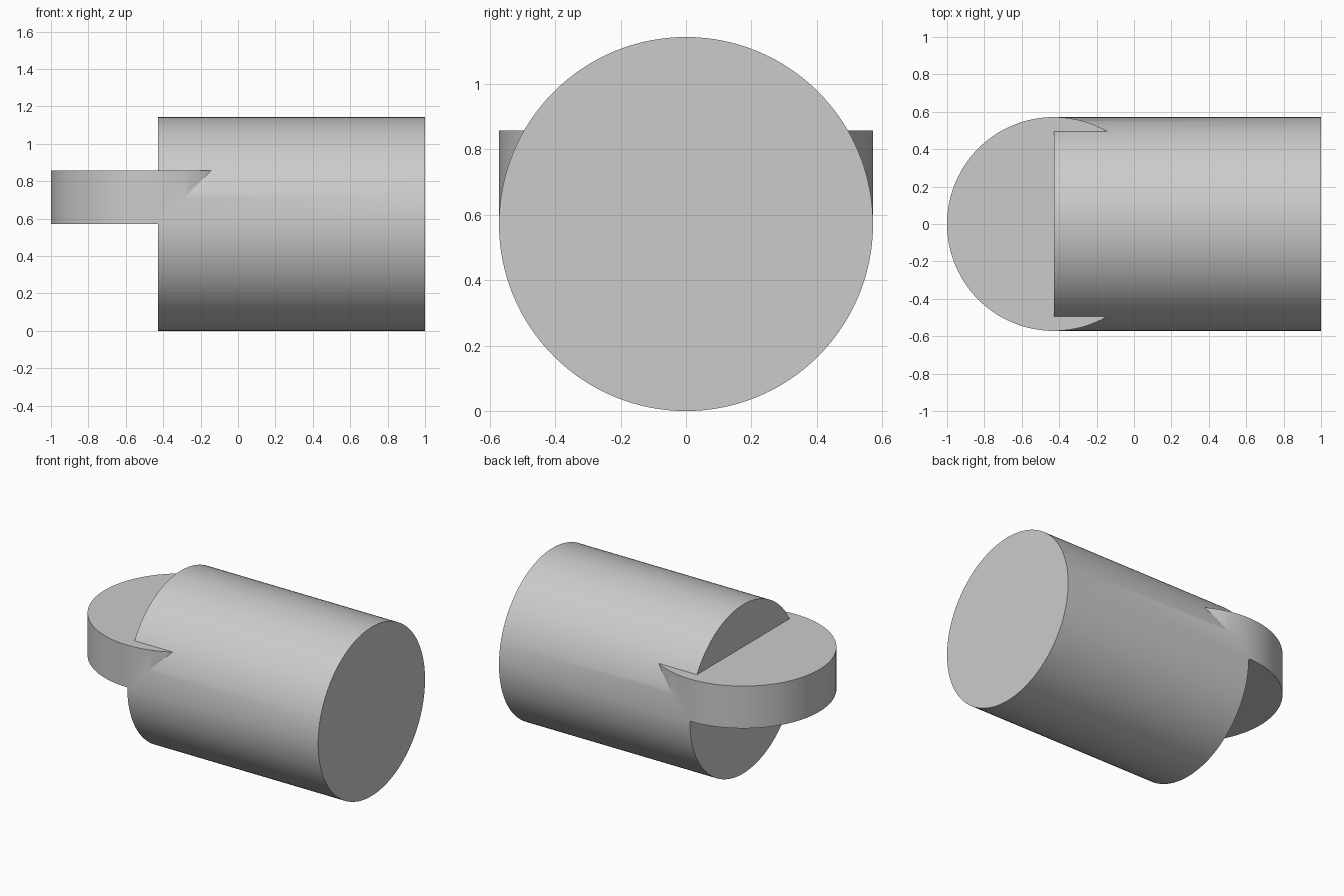
import bpy
import math

if "Cube" in bpy.data.objects:
    bpy.data.objects.remove(bpy.data.objects["Cube"], do_unlink=True)

RADIUS = 4 / 7          # shared by the barrel and the disc
LENGTH = 2 - RADIUS     # barrel length
THICKNESS = RADIUS / 2  # disc thickness

grey = bpy.data.materials.new("plain grey")
grey.use_nodes = True
colour = (0.6, 0.6, 0.6, 1)
grey.diffuse_color = colour
grey.node_tree.nodes["Principled BSDF"].inputs["Base Color"].default_value = colour


def cylinder(name, depth, location, rotation=(0, 0, 0)):
    bpy.ops.mesh.primitive_cylinder_add(vertices=128, radius=RADIUS, depth=depth,
                                        location=location, rotation=rotation)
    obj = bpy.context.object
    obj.name = name
    obj.data.materials.append(grey)
    return obj


# Flat disc standing out of the barrel's right end
disc = cylinder("end_disc", THICKNESS, (RADIUS - 1, 0, RADIUS + THICKNESS / 2))

# Barrel lying along x
barrel = cylinder("barrel_with_disc", LENGTH, (1 - LENGTH / 2, 0, RADIUS),
                  (0, math.pi / 2, 0))

# Merge both into one solid
union = barrel.modifiers.new("merge disc", 'BOOLEAN')
union.operation = 'UNION'
union.solver = 'EXACT'
union.object = disc
bpy.ops.object.modifier_apply(modifier=union.name)
bpy.data.objects.remove(disc, do_unlink=True)

# Smooth round walls, sharp rims
bpy.ops.object.shade_smooth_by_angle(angle=math.radians(20))
